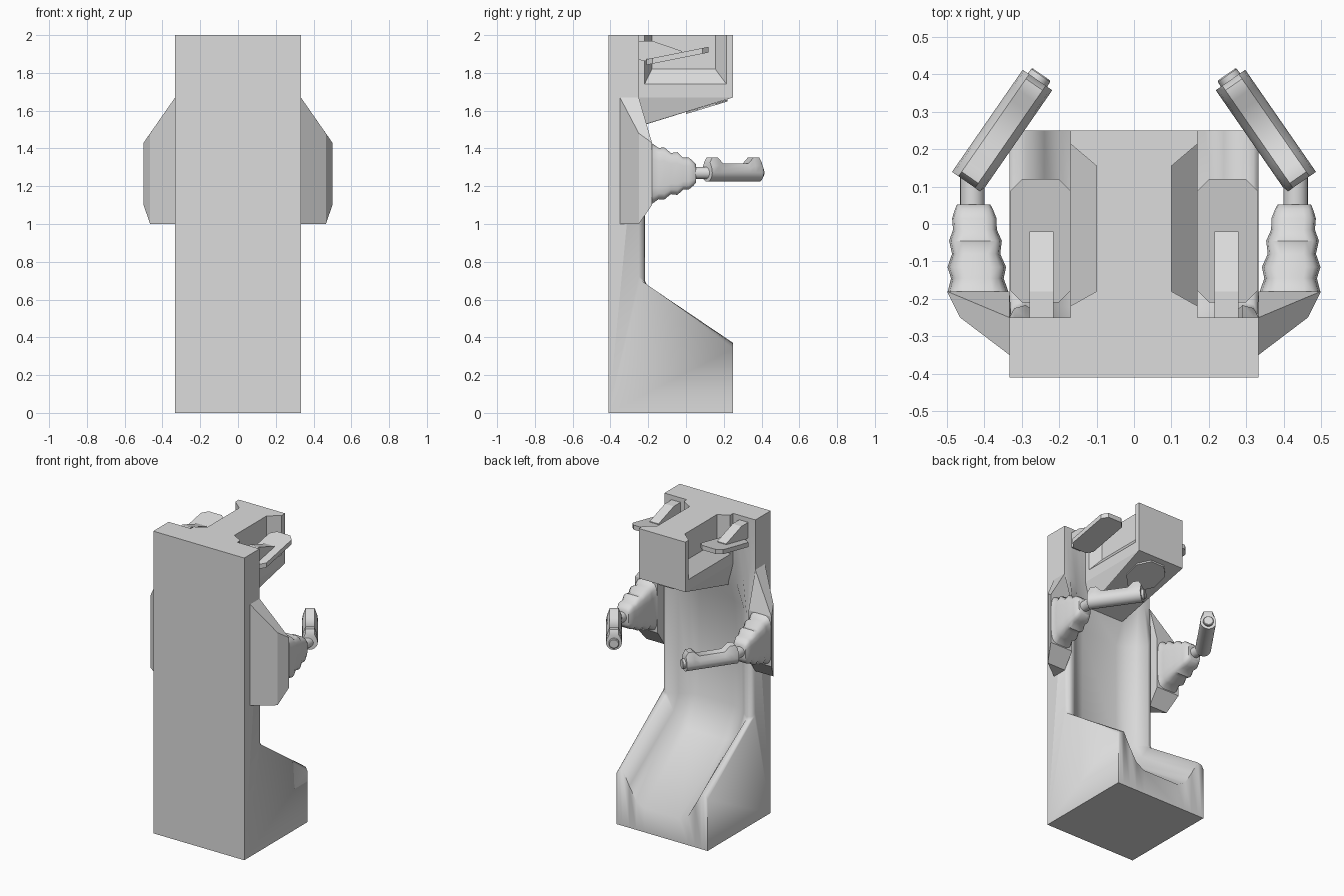
import bpy, bmesh, math
from mathutils import Vector

if "Cube" in bpy.data.objects:
    bpy.data.objects.remove(bpy.data.objects["Cube"])

grey = bpy.data.materials.new("light grey")
grey.diffuse_color = (0.72, 0.72, 0.72, 1)
grey.use_nodes = True
grey.node_tree.nodes["Principled BSDF"].inputs["Base Color"].default_value = grey.diffuse_color


def finish(name, bm, mirror=False, smooth=None):
    """Turn a bmesh into an object, optionally mirrored across x = 0."""
    bmesh.ops.recalc_face_normals(bm, faces=bm.faces)
    mesh = bpy.data.meshes.new(name)
    bm.to_mesh(mesh)
    bm.free()
    mesh.materials.append(grey)
    ob = bpy.data.objects.new(name, mesh)
    bpy.context.collection.objects.link(ob)
    if smooth:
        bpy.ops.object.select_all(action='DESELECT')
        ob.select_set(True)
        bpy.context.view_layer.objects.active = ob
        bpy.ops.object.shade_smooth_by_angle(angle=math.radians(smooth))
    if mirror:
        ob.modifiers.new("mirror", 'MIRROR').use_mirror_merge = False
    return ob


def loft(name, rings, **kw):
    """Skin a list of equal-length rings and cap both ends."""
    bm = bmesh.new()
    vs = [[bm.verts.new(p) for p in r] for r in rings]
    n = len(rings[0])
    for a, b in zip(vs, vs[1:]):
        for i in range(n):
            j = (i + 1) % n
            bm.faces.new((a[i], a[j], b[j], b[i]))
    bm.faces.new(vs[0])
    bm.faces.new(vs[-1])
    return finish(name, bm, **kw)


def hull(name, pts, **kw):
    bm = bmesh.new()
    for p in pts:
        bm.verts.new(p)
    bmesh.ops.convex_hull(bm, input=bm.verts)
    bmesh.ops.dissolve_limit(bm, angle_limit=0.01, verts=bm.verts, edges=bm.edges)
    return finish(name, bm, **kw)


def prism_x(name, x0, x1, profile, **kw):
    return loft(name, [[(x, y, z) for y, z in profile] for x in (x0, x1)], **kw)


def tube(name, p0, p1, stations, sides=20, **kw):
    """Round bar: stations are (fraction along, radius)."""
    p0, p1 = Vector(p0), Vector(p1)
    side = (p1 - p0).normalized().cross(Vector((0, 0, 1)))
    up = Vector((0, 0, 1))
    rings = []
    for t, r in stations:
        c = p0.lerp(p1, t)
        rings.append([c + r * (math.cos(a) * side + math.sin(a) * up)
                      for a in (2 * math.pi * i / sides for i in range(sides))])
    return loft(name, rings, smooth=40, **kw)


# Cabinet body: side profiles across the width, hollowed into a reclined trough
def body_ring(x, d, rim):
    ze = 0.34 + 0.03 * rim - 0.18 * d
    yk = -0.25 + 0.033 * rim - 0.075 * d
    zk = 0.71 - 0.025 * rim - 0.14 * d
    top = 1.67 - 0.27 * min(1, rim + d)
    r = 0.012 + 0.11 * d
    slope = Vector((0.25 - yk, ze - zk)).normalized()
    prof = [(-0.41, 0), (0.25, 0), (0.25, ze),
            (yk + slope.x * r, zk + slope.y * r), (yk, zk + r),
            (yk, top - 0.02), (-0.25, 1.67 - 0.13 * d), (-0.25, 2), (-0.41, 2)]
    return [(x, y, z) for y, z in prof]


half = [(0.333, 0, 0), (0.32, 0, 0.75), (0.29, 0, 1), (0.24, 0.45, 0.6), (0.19, 0.85, 0.2), (0.13, 1, 0)]
stations = [(-x, d, r) for x, d, r in half] + half[::-1]
loft("cabinet_body", [body_ring(*s) for s in stations], smooth=62)

# Head box with tapered side recesses that are open at the top
head = prism_x("head_box", -0.17, 0.17, [(-0.27, 1.67), (0.25, 1.67), (0.25, 2), (-0.27, 2)])
cut = hull("recess_cutter",
           [(0.18, y, z) for y in (-0.225, 0.223) for z in (1.729, 2.1)] +
           [(0.10, y, z) for y in (-0.18, 0.155) for z in (1.82, 2.1)], mirror=True)
cut.hide_render = True
cut.display_type = 'WIRE'
mod = head.modifiers.new("recesses", 'BOOLEAN')
mod.operation, mod.object, mod.solver = 'DIFFERENCE', cut, 'EXACT'

# Sloped, narrowing underside of the head with an octagonal plate
hull("head_underside", [(s * x, y, z) for s in (-1, 1) for x, y, z in
                        ((0.17, 0.25, 1.67), (0.17, -0.27, 1.67), (0.135, -0.21, 1.53),
                         (0.12, -0.34, 1.488), (0.15, -0.34, 1.67))])


def octagon(cx, cy, hx, hy, c):
    q = [(hx, hy - c), (hx - c, hy)]
    q += [(-x, y) for x, y in q[::-1]]
    q += [(-x, -y) for x, y in q]
    return [(cx + x, cy + y) for x, y in q]


plate = octagon(0, 0.11, 0.11, 0.11, 0.06)
loft("underside_plate", [[(x, y, 1.592 + 0.304 * y - h) for x, y in plate] for h in (0, 0.01)])

# Shoulder pads on wedge arms
pad = octagon(0.25, -0.045, 0.082, 0.165, 0.033)
loft("shoulder_pad", [[(x, y, 1.884 + 0.2 * y + h) for x, y in pad] for h in (0, 0.03)], mirror=True)
prism_x("pad_arm", 0.215, 0.28, [(-0.26, 1.87), (-0.19, 1.86), (-0.02, 1.89), (-0.02, 1.915),
                                 (-0.18, 1.97), (-0.26, 1.97)], mirror=True)

# Faceted side pods
hull("side_pod", [(0.32, -0.35, 1.67), (0.333, -0.35, 1.67), (0.333, -0.25, 1.67),
                  (0.465, -0.25, 1.48), (0.5, -0.18, 1.43), (0.333, -0.18, 1.43),
                  (0.333, -0.35, 1.0), (0.465, -0.25, 1.0), (0.333, -0.25, 1.0),
                  (0.5, -0.18, 1.1), (0.333, -0.18, 1.1)], mirror=True)

# Boxy ribbed bellows: (y, half width, half height)
ribs = [(-0.182, 0.082, 0.163), (-0.145, 0.071, 0.137), (-0.115, 0.079, 0.139),
        (-0.08, 0.065, 0.11), (-0.045, 0.071, 0.114),
        (-0.015, 0.059, 0.085), (0.015, 0.06, 0.085), (0.04, 0.051, 0.064), (0.052, 0.045, 0.05)]
rings = []
for y, w, h in ribs:
    ring = []
    for i in range(16):
        a = 2 * math.pi * (i + 0.5) / 16
        c, s = math.cos(a), math.sin(a)
        ring.append((0.417 + 0.05 * (y + 0.18) + w * math.copysign(abs(c) ** 0.45, c), y,
                     1.267 + h * math.copysign(abs(s) ** 0.45, s)))
    rings.append(ring)
loft("bellows", rings, mirror=True, smooth=50)

# Wrist bar, grip and grip end cap
tube("wrist_bar", (0.432, 0.03, 1.27), (0.432, 0.13, 1.27), [(0, 0.033), (1, 0.033)], mirror=True)
g0, g1 = Vector((0.447, 0.112, 1.272)), Vector((0.258, 0.385, 1.272))
tube("grip_cap", g0, g1, [(0.95, 0.031), (1.045, 0.031), (1.055, 0.027)], mirror=True)

# Grip: round below, flat on top, with raised guards at both ends
along = (g1 - g0).normalized()
side = along.cross(Vector((0, 0, 1)))
length = (g1 - g0).length
tops = [(0, 0.055), (0.015, 0.081), (0.05, 0.081), (0.085, 0.048)]
tops += [(length - s, t) for s, t in tops[::-1]]
rings = []
for s, t in tops:
    prof = [(-0.048 * math.cos(a), -0.048 * math.sin(a))
            for a in (math.pi * i / 10 for i in range(11))]
    prof += [(0.043, 0.45 * t), (0.027, t), (-0.027, t), (-0.043, 0.45 * t)]
    rings.append([g0 + along * s + side * w + Vector((0, 0, z)) for w, z in prof])
loft("grip", rings, mirror=True, smooth=50)
